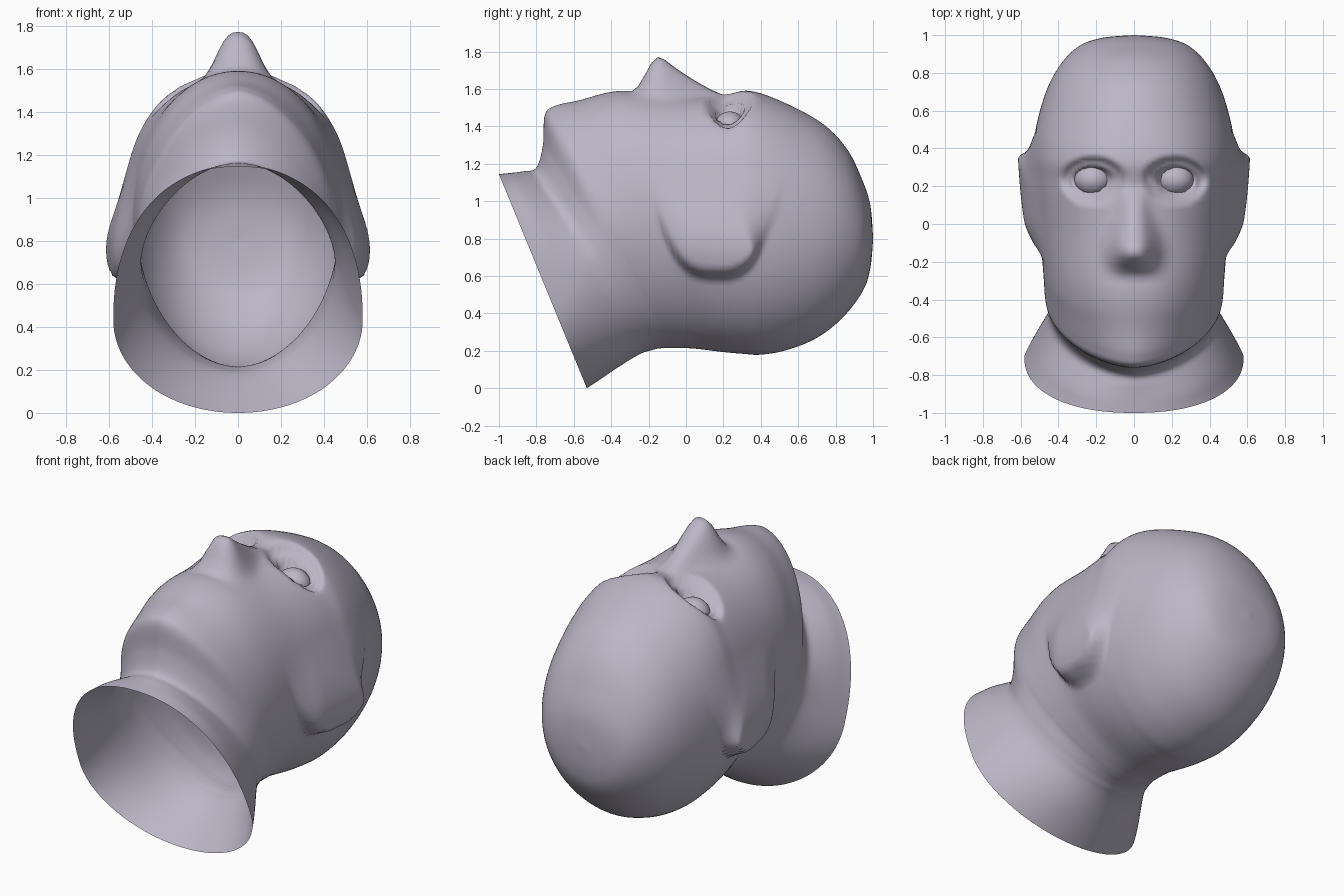
import bpy, bmesh, math
from mathutils import Vector

if "Cube" in bpy.data.objects:
    bpy.data.objects.remove(bpy.data.objects["Cube"])

skin = bpy.data.materials.new("lilac_grey")
skin.diffuse_color = (0.50, 0.47, 0.57, 1)
skin.use_nodes = True
skin.node_tree.nodes["Principled BSDF"].inputs["Base Color"].default_value = skin.diffuse_color

# Rings from crown to neck opening: front y, front z, back y, back z, half width
RINGS = [
    (1.0, .81, 1.0, .79, .01),
    (.985, .98, .985, .64, .17),
    (.94, 1.12, .945, .52, .29),
    (.86, 1.28, .84, .38, .385),
    (.73, 1.415, .70, .27, .46),
    (.52, 1.53, .54, .205, .515),
    (.34, 1.59, .40, .18, .535),
    (.20, 1.57, .30, .185, .53),
    (-.05, 1.565, .19, .195, .515),
    (-.35, 1.59, .07, .21, .49),
    (-.57, 1.54, .0, .215, .478),
    (-.70, 1.51, -.05, .215, .472),
    (-.755, 1.46, -.08, .215, .465),
    (-.765, 1.30, -.125, .215, .455),
    (-.80, 1.18, -.18, .205, .452),
    (-.87, 1.16, -.28, .165, .48),
    (-1.0, 1.145, -.53, .0, .58),
]
SUB, SIDES = 9, 160


def catmull(a, b, c, d, t):
    return [.5 * (2*q + (r-p)*t + (2*p-5*q+4*r-s)*t*t + (3*q-p-3*r+s)*t**3)
            for p, q, r, s in zip(a, b, c, d)]


def step(a, b, v):
    t = max(0, min(1, (v - a) / (b - a)))
    return t * t * (3 - 2 * t)


def nose_height(y):
    # long slope down from the brow, rounded tip, short drop to the lip
    ridge = .198 * max(0, min(1, (.2 - y) / .33)) ** 1.15
    return ridge * step(-.29, -.145, y)


def sculpt(x, y, z):
    ax, dx, dz = abs(x), 0, 0
    if z > 1.1:
        # nose ridge, widening to the nostrils
        w = .065 + .05 * step(.15, -.12, y)
        dz += nose_height(y) * math.exp(-(ax / w) ** 2.8)
        # eye sockets with raised lids and an opening for the eyeball
        d = math.hypot((ax - .218) / .092, (y - .235) / .066)
        dz -= .07 * step(2.0, 1.25, d)
        dz += .02 * math.exp(-((d - 1.25) / .18) ** 2)
        dz -= .05 * step(1.1, .85, d)
    # swept ear flare, rising gently from the cheek and ending sharply behind
    edge = .60 + .17 * (abs(y - .16) / .25) ** 3
    flare = step(1.2, .68, z) * step(edge - .03, edge + .04, z)
    soft = .22 * step(.72, 1.1, z)
    dx = .092 * flare * step(-.26, .02, y) * step(.42 + soft, .35 - soft, y)
    return Vector((x + math.copysign(dx, x) if ax > .25 else x, y, z + dz))


def ring_points(r):
    fy, fz, by, bz, w = r
    # brow is squarer than the tapering chin; the neck opening is widest at the back
    front_power = (2 + .3 * math.exp(-((fy - .22) / .38) ** 2)
                   - .28 * step(-.45, -.74, fy) + .5 * step(-.8, -.95, fy))
    back_power = 2 - .12 * step(.2, -.4, fy) + .15 * step(-.78, -.95, fy)
    widest = .5 + .12 * step(-.8, -1, fy)
    pts = []
    for k in range(SIDES):
        a = 2 * math.pi * k / SIDES
        c, s = math.cos(a), math.sin(a)
        n = front_power if c > 0 else back_power
        x = w * math.copysign(abs(s) ** (2 / n), s)
        if c > 0:
            f = widest * (1 - abs(c) ** (2 / n))
        else:
            f = widest + (1 - widest) * abs(c) ** (2 / n)
        pts.append(sculpt(x, fy + (by - fy) * f, fz + (bz - fz) * f))
    return pts


def finish(name, bm):
    bmesh.ops.recalc_face_normals(bm, faces=bm.faces)
    me = bpy.data.meshes.new(name)
    bm.to_mesh(me)
    bm.free()
    me.materials.append(skin)
    for p in me.polygons:
        p.use_smooth = True
    ob = bpy.data.objects.new(name, me)
    bpy.context.collection.objects.link(ob)
    return ob


# Head and open neck as one lofted skin
bm = bmesh.new()
loops = []
last = len(RINGS) - 1
for i in range(last):
    q = [RINGS[max(0, min(last, i + j))] for j in (-1, 0, 1, 2)]
    for t in range(SUB):
        loops.append(catmull(*q, t / SUB))
loops.append(RINGS[-1])
rows = [[bm.verts.new(p) for p in ring_points(r)] for r in loops]
for a, b in zip(rows, rows[1:]):
    for k in range(SIDES):
        m = (k + 1) % SIDES
        bm.faces.new((a[k], a[m], b[m], b[k]))
bm.faces.new(rows[0])
finish("head_and_neck", bm)

# Eyeballs
for side, name in ((-1, "eyeball_left"), (1, "eyeball_right")):
    bm = bmesh.new()
    bmesh.ops.create_uvsphere(bm, u_segments=32, v_segments=16, radius=.1)
    for v in bm.verts:
        v.co = Vector((v.co.x + side * .216, v.co.y * .85 + .235, v.co.z * .9 + 1.39))
    finish(name, bm)
